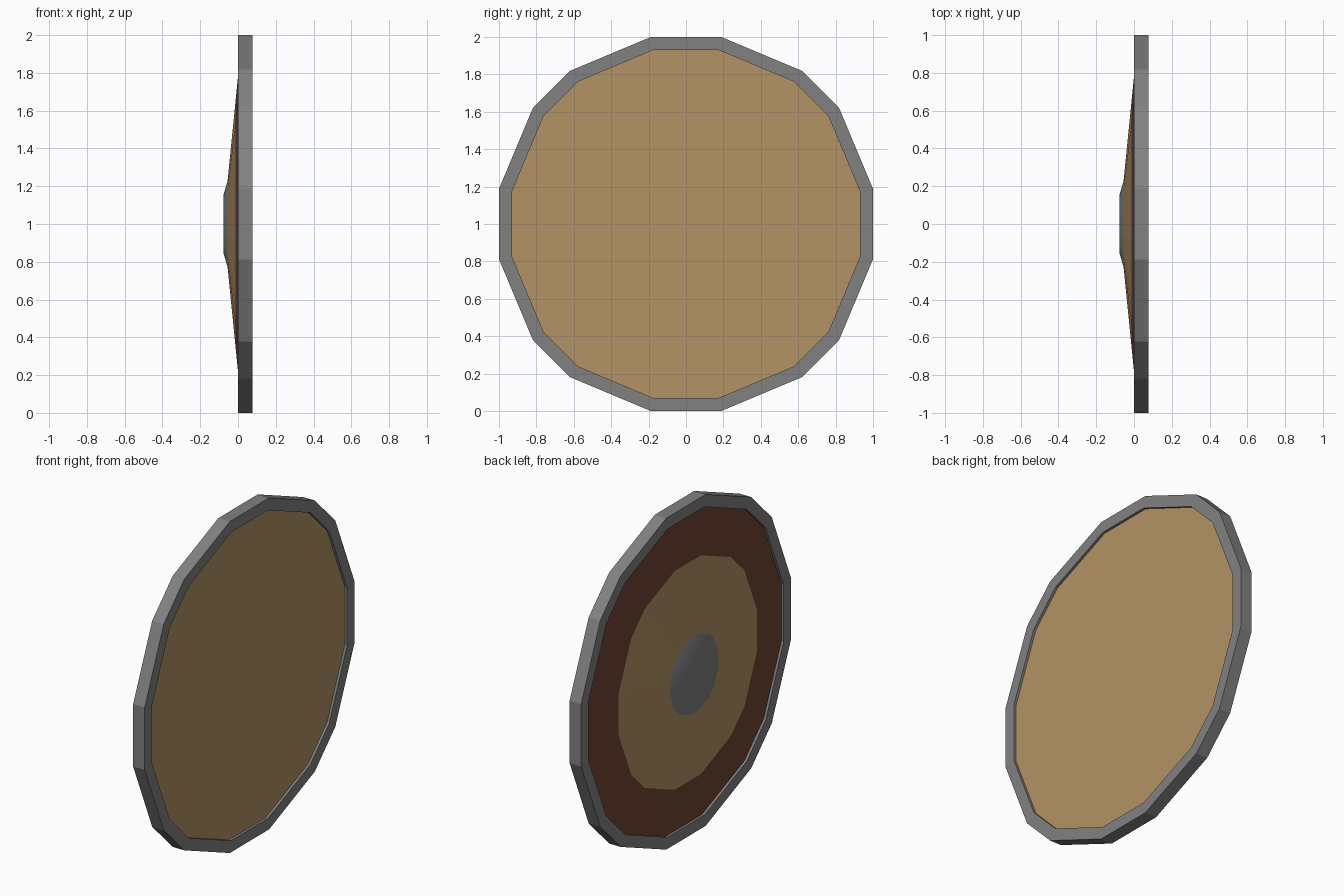
import bpy
import bmesh

if "Cube" in bpy.data.objects:
    bpy.data.objects.remove(bpy.data.objects["Cube"])

# 16-sided outline in (y, z), counter-clockwise seen from +x
quarter = [(1.0, 0.188), (0.818, 0.622), (0.622, 0.818), (0.188, 1.0)]
outline = []
for _ in range(4):
    outline += quarter
    quarter = [(-z, y) for y, z in quarter]


def material(name, rgb):
    m = bpy.data.materials.new(name)
    m.diffuse_color = (*rgb, 1)
    m.use_nodes = True
    m.node_tree.nodes["Principled BSDF"].inputs["Base Color"].default_value = m.diffuse_color
    return m


def loft(name, profile, mat, cap_left=False, cap_right=False, smooth=False):
    """Sweep (scale, x) profile points around the outline."""
    bm = bmesh.new()
    rings = [[bm.verts.new((x, y * s, 1 + z * s)) for y, z in outline]
             for s, x in profile]
    n = len(outline)
    for a, b in zip(rings, rings[1:]):
        for i in range(n):
            j = (i + 1) % n
            bm.faces.new((a[i], a[j], b[j], b[i]))
    if cap_left:
        bm.faces.new(rings[0][::-1])
    if cap_right:
        bm.faces.new(rings[-1])
    for f in bm.faces:
        f.smooth = smooth
    me = bpy.data.meshes.new(name)
    bm.to_mesh(me)
    bm.free()
    me.materials.append(mat)
    ob = bpy.data.objects.new(name, me)
    bpy.context.collection.objects.link(ob)
    return ob


steel = material("steel", (0.22, 0.22, 0.22))
wood = material("wood", (0.45, 0.29, 0.13))
dark = material("dark_wood", (0.16, 0.06, 0.033))

# metal rim with its lips standing proud of the board
loft("rim", [(0.93, 0.015), (0.93, 0), (1, 0), (1, 0.077), (0.93, 0.077), (0.93, 0.062)], steel)
# flat panel on the inner side
loft("back_panel", [(0.93, 0.062)], wood, cap_right=True)
# shallow conical face: dark outer band, lighter centre
loft("outer_band", [(0.66, -0.012), (0.93, 0.015)], dark)
loft("centre_band", [(0.23, -0.055), (0.66, -0.012)], wood)
# metal boss
loft("boss", [(0.15, -0.078), (0.23, -0.055)], steel, cap_left=True, smooth=True)
